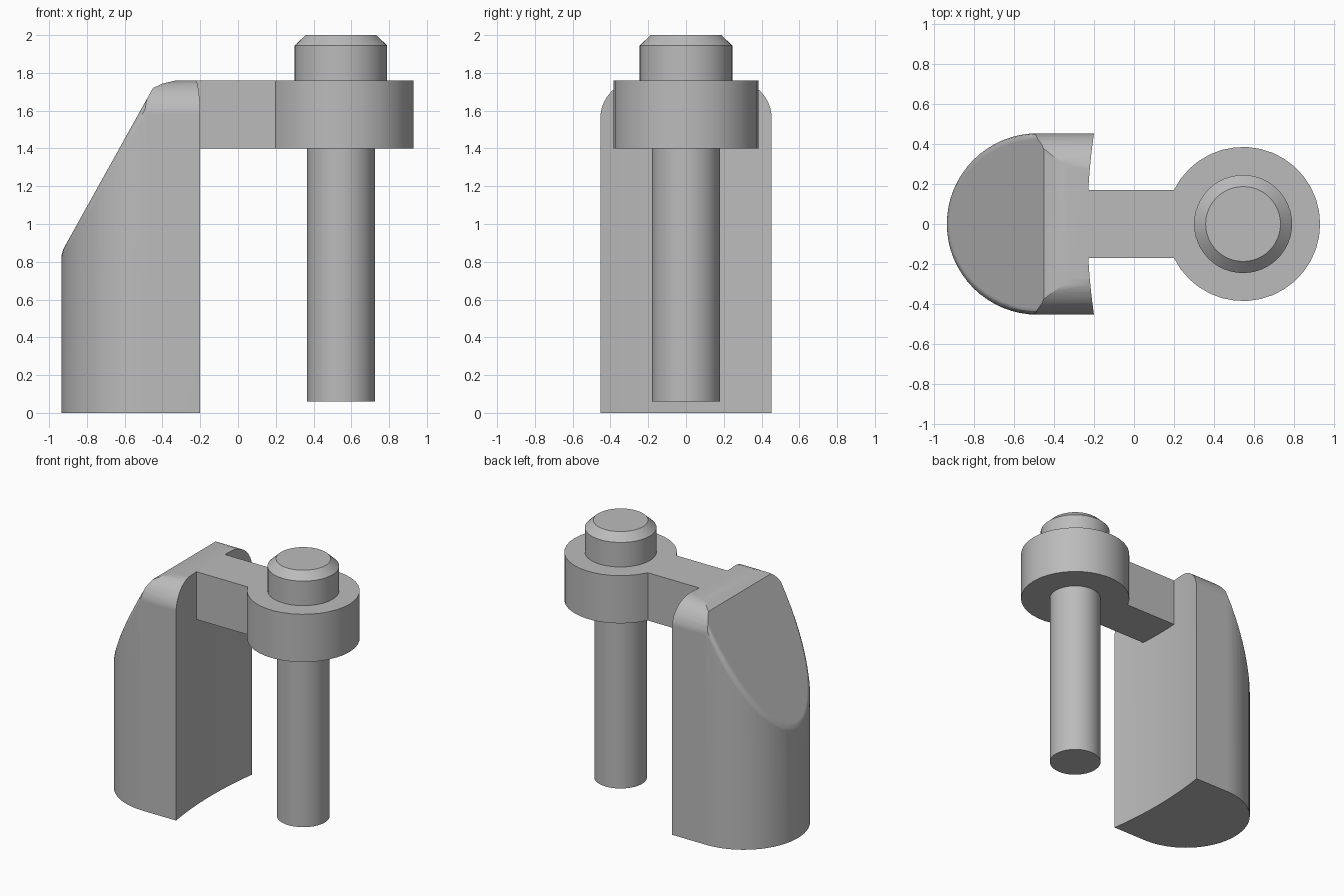
import bpy, bmesh
from math import sin, cos, tan, acos, radians, sqrt, asin, pi
from mathutils import Vector

cube = bpy.data.objects.get("Cube")
if cube:
    bpy.data.objects.remove(cube, do_unlink=True)

grey = bpy.data.materials.new("plain grey")
grey.use_nodes = True
colour = (0.5, 0.5, 0.5, 1)
grey.diffuse_color = colour
grey.node_tree.nodes["Principled BSDF"].inputs["Base Color"].default_value = colour


def finish(name, bm, angle):
    bmesh.ops.recalc_face_normals(bm, faces=bm.faces[:])
    mesh = bpy.data.meshes.new(name)
    bm.to_mesh(mesh)
    bm.free()
    mesh.materials.append(grey)
    obj = bpy.data.objects.new(name, mesh)
    bpy.context.collection.objects.link(obj)
    bpy.ops.object.select_all(action='DESELECT')
    obj.select_set(True)
    bpy.context.view_layer.objects.active = obj
    bpy.ops.object.shade_smooth_by_angle(angle=radians(angle))
    return obj


def prism(outline, bottom, top):
    bm = bmesh.new()
    face = bm.faces.new([bm.verts.new((x, y, bottom)) for x, y in outline])
    moved = bmesh.ops.extrude_face_region(bm, geom=[face], use_keep_orig=True)
    verts = [v for v in moved["geom"] if isinstance(v, bmesh.types.BMVert)]
    bmesh.ops.translate(bm, verts=verts, vec=(0, 0, top - bottom))
    return bm


def slice_off(bm, point, normal):
    """Remove everything beyond a plane and cap the cut."""
    geom = bm.verts[:] + bm.edges[:] + bm.faces[:]
    bmesh.ops.bisect_plane(bm, geom=geom, dist=1e-5, plane_co=point,
                           plane_no=normal, clear_outer=True)
    rim = [e for e in bm.edges if e.is_boundary]
    if rim:
        bmesh.ops.holes_fill(bm, edges=rim, sides=0)


def turned(name, profile, cx, sides=48):
    """Closed turned part from (radius, height) pairs."""
    bm = bmesh.new()
    rings = [[bm.verts.new((cx + r * cos(2 * pi * i / sides),
                            r * sin(2 * pi * i / sides), z))
              for i in range(sides)] for r, z in profile]
    for low, high in zip(rings, rings[1:]):
        for i in range(sides):
            j = (i + 1) % sides
            bm.faces.new((low[i], low[j], high[j], high[i]))
    bm.faces.new(rings[0])
    bm.faces.new(rings[-1])
    return finish(name, bm, 30)


# Upright body: rounded back, straight sides, shallow hollow inner face
R, CX, TOP, STEPS = 0.453, -0.482, 1.76, 32
outline = [(CX + R * cos(pi / 2 + pi * i / STEPS), R * sin(pi / 2 + pi * i / STEPS))
           for i in range(STEPS + 1)]
for i in range(17):
    t = -1 + i / 8
    outline.append((-0.2 - 0.033 * (1 - t * t), R * t))
body = prism(outline, 0, TOP)

# Rounded upper side edges
fillet = 0.2
for side in (-1, 1):
    for i in range(1, 9):
        a = radians(i * 10)
        n = Vector((0, side * cos(a), sin(a)))
        slice_off(body, Vector((0, side * (R - fillet), TOP - fillet)) + n * fillet, n)

# Sloping back and the softened crest above it
crest = [(-0.89, 0.93), (-0.45, 1.72), (-0.40, 1.743), (-0.33, TOP)]
for (x0, z0), (x1, z1) in zip(crest, crest[1:]):
    slice_off(body, Vector((x1, 0, z1)), Vector((z0 - z1, 0, x1 - x0)).normalized())

# Soft rim where the slope meets the curved wall
slope = Vector((-0.79, 0, 0.44)).normalized()
for i in range(STEPS):
    a = pi / 2 + pi * (i + 0.5) / STEPS
    wall = Vector((cos(a), sin(a), 0))
    r = 0.04 / tan(acos(wall.dot(slope)) / 2)
    c = Vector((CX, 0, 0)) + wall * (R - r)
    c.z = 1.72 + (-r - slope.x * (c.x + 0.45)) / slope.z
    for f in (0.25, 0.5, 0.75):
        n = wall.lerp(slope, f).normalized()
        slice_off(body, c + n * r, n)
bmesh.ops.remove_doubles(body, verts=body.verts[:], dist=0.0005)
upright = finish("upright_body", body, 20)
weighted = upright.modifiers.new("even shading", 'WEIGHTED_NORMAL')
weighted.keep_sharp = True

# Arm ending in a round collar
PX, COLLAR, HALF = 0.545, 0.385, 0.17
start = pi - asin(HALF / COLLAR)
arm = [(PX + COLLAR * cos(start - 2 * start * i / 32),
        COLLAR * sin(start - 2 * start * i / 32)) for i in range(33)]
arm += [(-0.235, -HALF), (-0.235, HALF)]
finish("arm_and_collar", prism(arm, 1.4, TOP), 30)

# Hanging pin and its chamfered head
turned("pin", [(0.18, 0.06), (0.18, 1.41)], PX)
turned("pin_head", [(0.245, 1.75), (0.245, 1.945), (0.187, 2.0)], PX)
